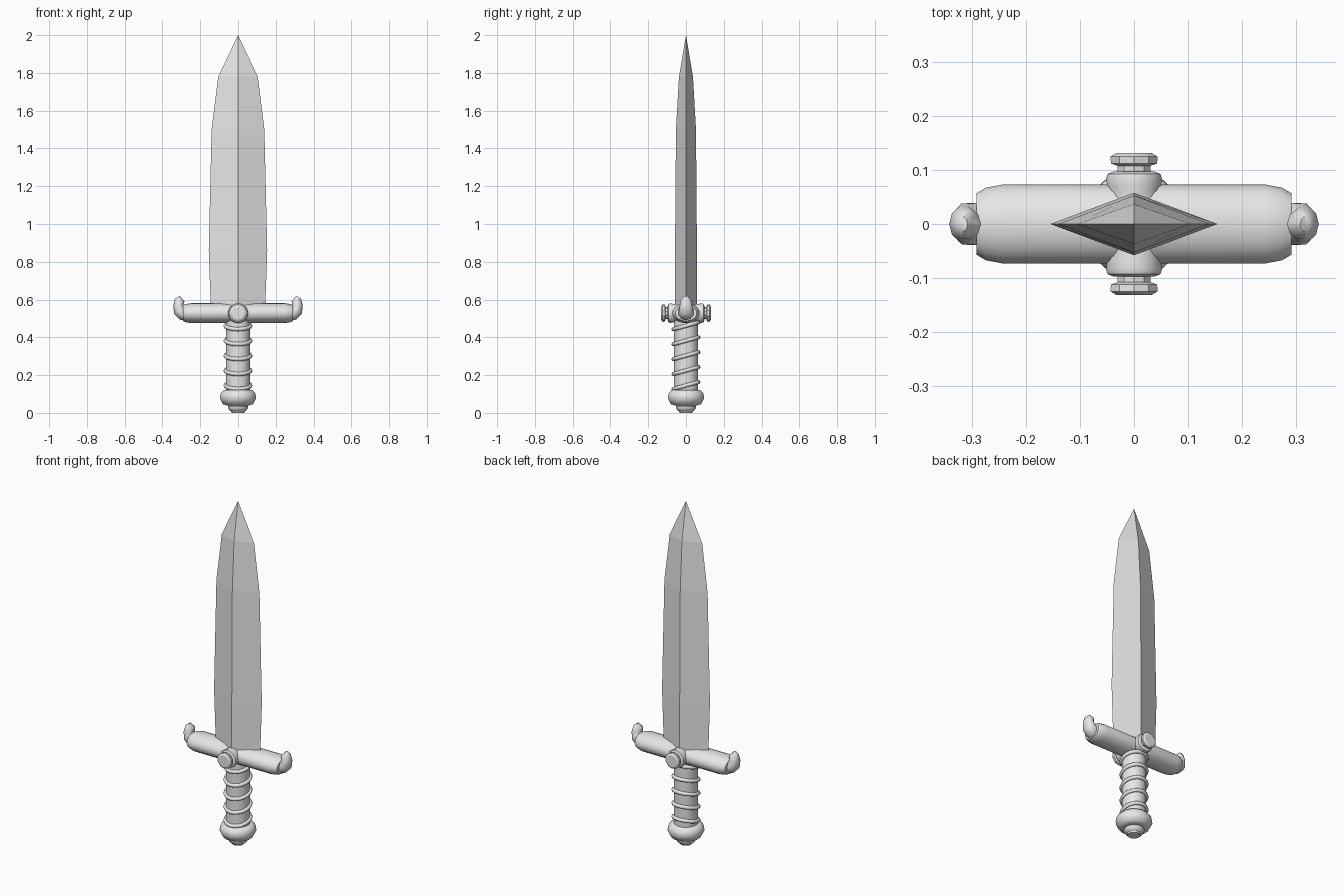
import bpy, bmesh
from math import sin, cos, pi, radians
from mathutils import Vector, Matrix

old = bpy.data.objects.get("Cube")
if old:
    bpy.data.objects.remove(old, do_unlink=True)

steel = bpy.data.materials.new("grey_steel")
steel.use_nodes = True
GREY = (0.8, 0.8, 0.8, 1)
steel.diffuse_color = GREY
steel.node_tree.nodes["Principled BSDF"].inputs["Base Color"].default_value = GREY


def loft(name, rings, closed=False, smooth=35):
    """Skin a list of equal-sized point rings, capping the ends."""
    bm = bmesh.new()
    rows = [[bm.verts.new(p) for p in ring] for ring in rings]
    pairs = list(zip(rows, rows[1:]))
    if closed:
        pairs.append((rows[-1], rows[0]))
    else:
        bm.faces.new(rows[0])
        bm.faces.new(rows[-1])
    for a, b in pairs:
        for i in range(len(a)):
            j = (i + 1) % len(a)
            bm.faces.new((a[i], a[j], b[j], b[i]))
    bmesh.ops.remove_doubles(bm, verts=bm.verts, dist=1e-5)
    bmesh.ops.recalc_face_normals(bm, faces=bm.faces)
    mesh = bpy.data.meshes.new(name)
    bm.to_mesh(mesh)
    bm.free()
    mesh.materials.append(steel)
    obj = bpy.data.objects.new(name, mesh)
    bpy.context.collection.objects.link(obj)
    if smooth:
        bpy.ops.object.select_all(action="DESELECT")
        obj.select_set(True)
        bpy.context.view_layer.objects.active = obj
        bpy.ops.object.shade_smooth_by_angle(angle=radians(smooth))
    return obj


def ellipse(a, b, n, turn=0.0):
    angles = [2 * pi * (i + turn) / n for i in range(n)]
    return [(a * cos(t), b * sin(t)) for t in angles]


def lathe(name, profile, n=16, matrix=Matrix(), smooth=35):
    """Revolve (radius, height) pairs round z, then place by matrix."""
    rings = [[matrix @ Vector((x, y, h)) for x, y in ellipse(r, r, n, 0.5)]
             for r, h in profile]
    return loft(name, rings, smooth=smooth)


# Blade: diamond sections (z, half width, half thickness)
sections = [(0.55, 0.144, 0.058), (0.86, 0.155, 0.058), (1.5, 0.14, 0.053),
            (1.78, 0.105, 0.037), (2.0, 0.0, 0.0)]
loft("blade", [[(w, 0, z), (0, t, z), (-w, 0, z), (0, -t, z)]
               for z, w, t in sections], smooth=0)

# Crossguard: oval bar with chamfered ends
GUARD_Z = 0.528
ends = [(0.292, 0.78), (0.275, 0.92), (0.245, 1.0)]
stations = [(-x, s) for x, s in ends] + [(x, s) for x, s in reversed(ends)]
loft("crossguard", [[(x, y, GUARD_Z + z)
                     for y, z in ellipse(0.073 * s, 0.053 * s, 20)]
                    for x, s in stations], smooth=25)

# Upturned horns: (x, z, radius in plane, radius across, tilt)
horn = [(0.265, 0.522, 0.034, 0.034, 0), (0.293, 0.527, 0.037, 0.041, 25),
        (0.312, 0.545, 0.034, 0.040, 50), (0.316, 0.572, 0.027, 0.034, 85),
        (0.309, 0.597, 0.026, 0.028, 105), (0.318, 0.614, 0.011, 0.014, 60)]
for side, label in ((1, "left"), (-1, "right")):
    rings = []
    for x, z, a, b, tilt in horn:
        t = radians(tilt)
        rings.append([(side * (x - u * sin(t)), v, z + u * cos(t))
                      for u, v in ellipse(a, b, 10)])
    loft("horn_" + label, rings, smooth=50)

# Studs on both faces of the guard, each a flange, collar and cut gem
for side, label in ((-1, "front"), (1, "back")):
    place = (Matrix.Translation((0, 0, GUARD_Z))
             @ Matrix.Rotation(-side * pi / 2, 4, "X"))
    lathe("stud_collar_" + label,
          [(0.05, 0.03), (0.05, 0.068), (0.053, 0.084), (0.05, 0.093),
           (0.04, 0.097)], 16, place)
    lathe("stud_gem_" + label,
          [(0.032, 0.09), (0.032, 0.108), (0.045, 0.112), (0.046, 0.125),
           (0.034, 0.132)], 10, place, 20)

# Grip core
lathe("grip", [(0.064, 0.10), (0.064, 0.49)], 20)

# Grip binding: five tilted wire loops
for k in range(5):
    z0 = 0.145 + 0.079 * k
    rings = []
    for i in range(24):
        t = 2 * pi * i / 24
        rings.append([((0.066 + u) * cos(t), (0.066 + u) * sin(t),
                       z0 + v + 0.018 * sin(t))
                      for u, v in ellipse(0.011, 0.011, 8)])
    loft("grip_wire_%d" % (k + 1), rings, closed=True, smooth=60)

# Pommel and its end button
lathe("pommel", [(0.06, 0.04), (0.082, 0.046), (0.098, 0.077), (0.094, 0.103),
                 (0.078, 0.12), (0.05, 0.122)], 16, smooth=50)
lathe("pommel_button", [(0.034, 0.0), (0.038, 0.008), (0.046, 0.012),
                        (0.055, 0.026), (0.055, 0.034), (0.04, 0.05)], 12)
